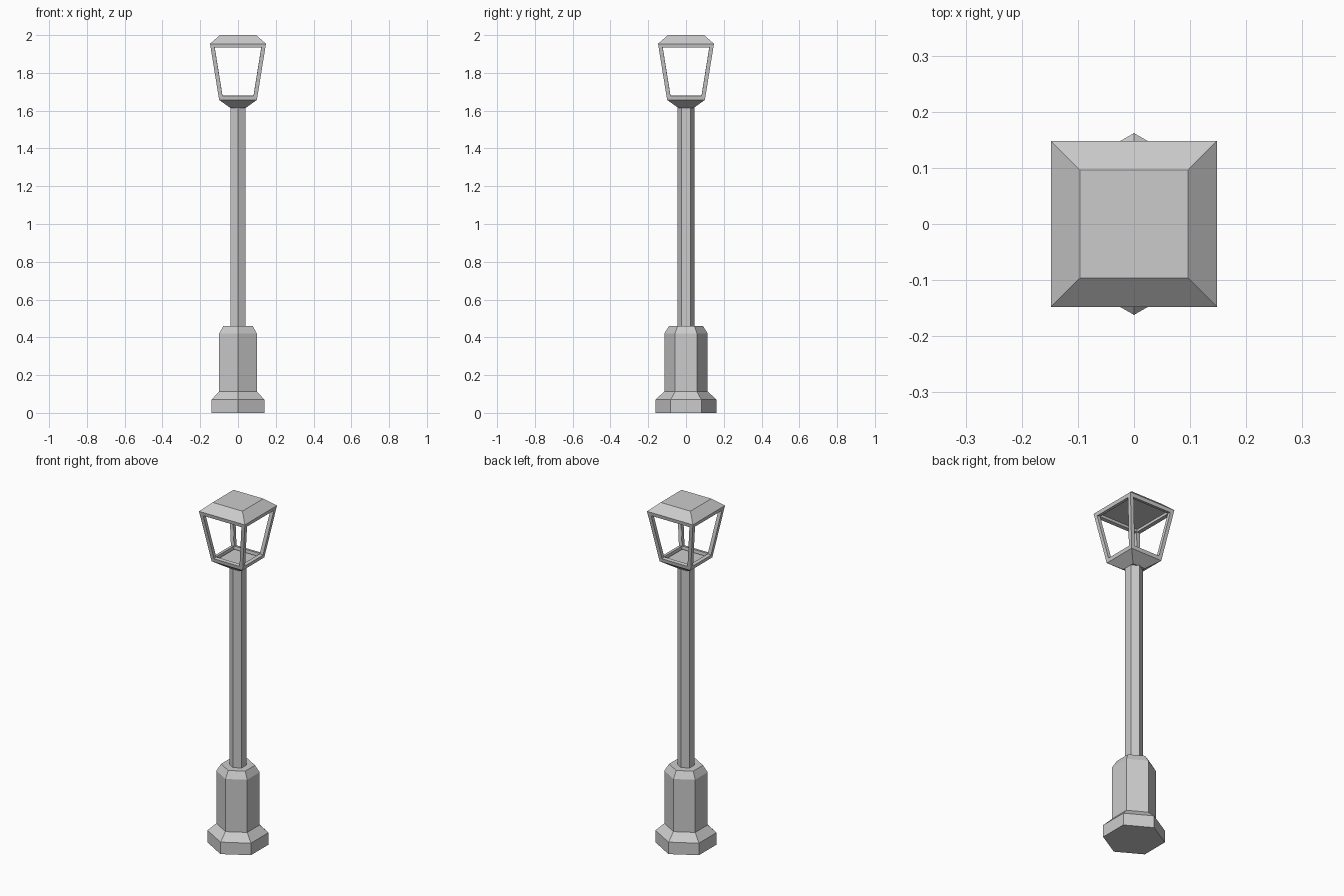
import bpy, bmesh, math

if "Cube" in bpy.data.objects:
    bpy.data.objects.remove(bpy.data.objects["Cube"])


def stack(name, sides, rings, turn):
    """Closed solid from (circumradius, z) rings of a regular polygon."""
    bm = bmesh.new()
    loops = []
    for r, z in rings:
        angles = [turn + 2 * math.pi * i / sides for i in range(sides)]
        loops.append([bm.verts.new((r * math.cos(a), r * math.sin(a), z)) for a in angles])
    for lo, hi in zip(loops, loops[1:]):
        for i in range(sides):
            j = (i + 1) % sides
            bm.faces.new((lo[i], lo[j], hi[j], hi[i]))
    bm.faces.new(loops[0][::-1])
    bm.faces.new(loops[-1])
    return finish(name, bm)


def finish(name, bm):
    mesh = bpy.data.meshes.new(name)
    bm.to_mesh(mesh)
    bm.free()
    obj = bpy.data.objects.new(name, mesh)
    bpy.context.collection.objects.link(obj)
    return obj


def square(rings):
    """Turn (half width, z) pairs into circumradius rings."""
    return [(h * math.sqrt(2), z) for h, z in rings]


HEX, SQ = math.pi / 2, math.pi / 4

# Hexagonal foot and pole, corners pointing front and back
stack("base", 6, [(0.162, 0), (0.162, 0.07), (0.115, 0.113), (0.115, 0.42), (0.09, 0.46)], HEX)
stack("pole", 6, [(0.046, 0.45), (0.046, 1.625)], HEX)

# Lantern underside and roof
stack("lantern_floor", 4, square([(0.04, 1.614), (0.1, 1.657)]), SQ)
stack("lantern_roof", 4, square([(0.148, 1.954), (0.096, 2.0)]), SQ)

# Lantern frame: tapered box with open sides, thickened inwards
frame = stack("lantern_frame", 4, square([(0.1, 1.657), (0.148, 1.954)]), SQ)
bm = bmesh.new()
bm.from_mesh(frame.data)
bm.normal_update()
caps = [f for f in bm.faces if abs(f.normal.z) > 0.9]
bmesh.ops.delete(bm, geom=caps, context='FACES_ONLY')
panes = list(bm.faces)
bmesh.ops.inset_individual(bm, faces=panes, thickness=0.021, use_even_offset=True)
bmesh.ops.delete(bm, geom=panes, context='FACES_ONLY')
bm.to_mesh(frame.data)
bm.free()
solid = frame.modifiers.new("thickness", 'SOLIDIFY')
solid.thickness = 0.02
solid.offset = -1
solid.use_even_offset = True
